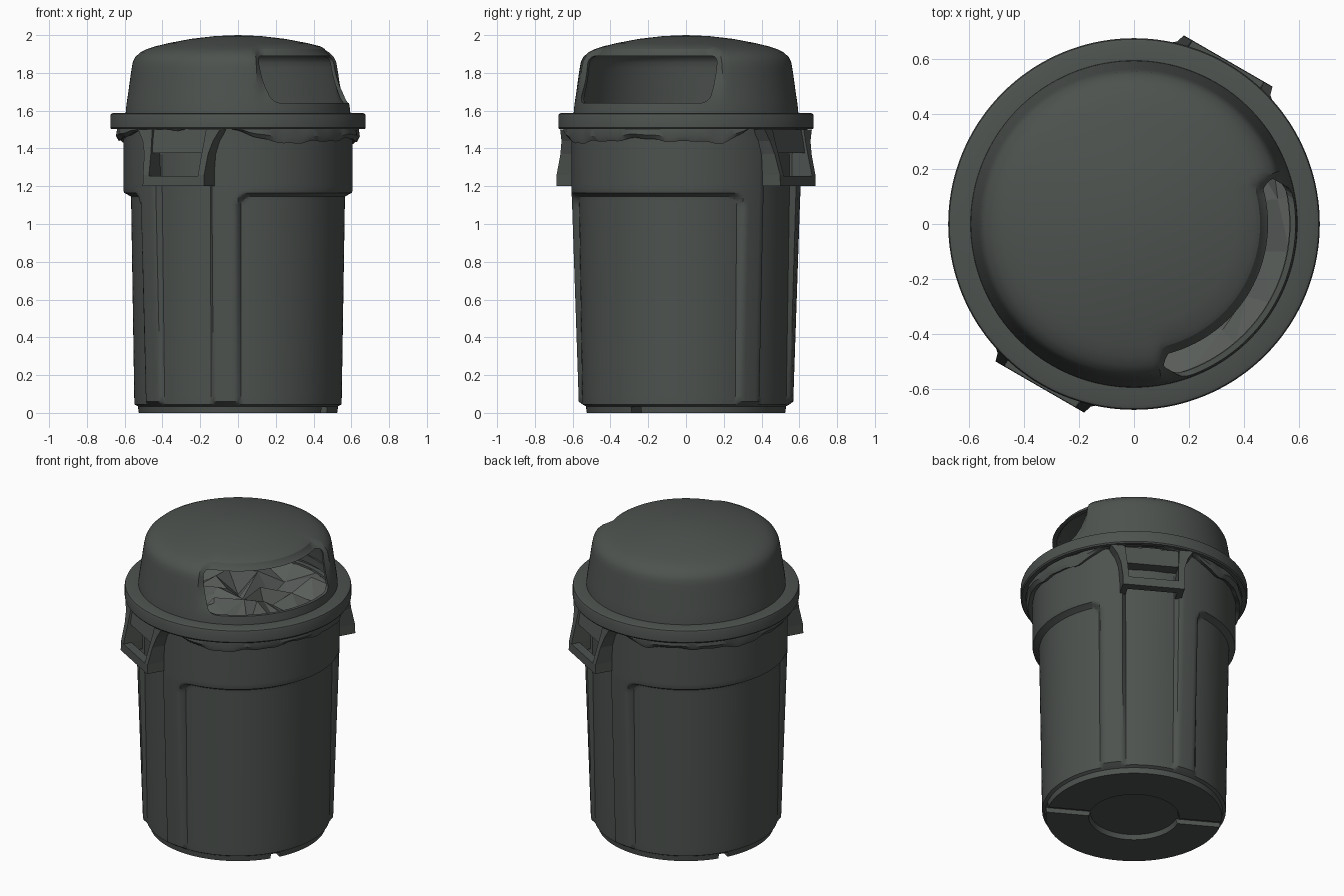
import bpy, bmesh, math, random
from mathutils import Vector

if "Cube" in bpy.data.objects:
    bpy.data.objects.remove(bpy.data.objects["Cube"])

random.seed(4)
TURN = math.radians(-30)      # opening faces local +x, handles sit on local +-y


def material(name, col):
    m = bpy.data.materials.new(name)
    m.diffuse_color = (*col, 1)
    m.use_nodes = True
    m.node_tree.nodes["Principled BSDF"].inputs["Base Color"].default_value = m.diffuse_color
    return m


PLASTIC = material("dark grey plastic", (0.075, 0.085, 0.078))
LINER = material("grey liner", (0.10, 0.11, 0.102))


def finish(name, bm, mat=PLASTIC, angle=35):
    bmesh.ops.remove_doubles(bm, verts=bm.verts, dist=1e-5)
    bmesh.ops.recalc_face_normals(bm, faces=bm.faces)
    me = bpy.data.meshes.new(name)
    bm.to_mesh(me)
    bm.free()
    me.materials.append(mat)
    ob = bpy.data.objects.new(name, me)
    bpy.context.collection.objects.link(ob)
    ob.rotation_euler.z = TURN
    if angle:
        smooth(ob, angle)
    return ob


def smooth(ob, angle):
    bpy.ops.object.select_all(action='DESELECT')
    ob.select_set(True)
    bpy.context.view_layer.objects.active = ob
    bpy.ops.object.shade_smooth_by_angle(angle=math.radians(angle))


def lathe(profile, shape=None, seg=144, closed=False):
    """Revolve (r, z) points; shape(i, r, z, angle) may change each point."""
    bm = bmesh.new()
    rings = []
    for i, (r, z) in enumerate(profile):
        ring = []
        for k in range(seg):
            a = math.tau * k / seg
            rr, zz = shape(i, r, z, a) if shape else (r, z)
            ring.append(bm.verts.new((rr * math.cos(a), rr * math.sin(a), zz)))
        rings.append(ring)
    n = len(rings)
    for i in range(n if closed else n - 1):
        p, q = rings[i], rings[(i + 1) % n]
        for k in range(seg):
            j = (k + 1) % seg
            bm.faces.new((p[k], p[j], q[j], q[k]))
    return bm


def prism(bm, pts_a, pts_b):
    """Solid between two matching outlines."""
    a = [bm.verts.new(p) for p in pts_a]
    b = [bm.verts.new(p) for p in pts_b]
    bm.faces.new(a)
    bm.faces.new(b[::-1])
    for i in range(len(a)):
        j = (i + 1) % len(a)
        bm.faces.new((a[i], b[i], b[j], a[j]))


def step(lo, hi, v):
    t = max(0, min(1, (v - lo) / (hi - lo)))
    return t * t * (3 - 2 * t)


def cut(ob, cutter, angle):
    """Subtract the cutter, bake the modifiers and drop the cutter."""
    cutter.hide_render = True
    mod = ob.modifiers.new("cut", 'BOOLEAN')
    mod.operation, mod.solver, mod.object = 'DIFFERENCE', 'EXACT', cutter
    dg = bpy.context.evaluated_depsgraph_get()
    ob_mesh = bpy.data.meshes.new_from_object(ob.evaluated_get(dg))
    ob.modifiers.clear()
    ob.data = ob_mesh
    bpy.data.objects.remove(cutter)
    smooth(ob, angle)


# can body: ribs beside the handles, recessed panels between them
def handle_offset(a):
    return abs((a % math.pi) - math.pi / 2)


def inside_panel(s, z, half, top, corner=0.07):
    dx, dz = s - half + corner, z - top + corner
    d = math.hypot(max(dx, 0), max(dz, 0)) + min(max(dx, dz), 0) - corner
    return 1 - step(-0.022, 0.004, d)


def body_shape(i, r, z, a):
    if r < 0.55 or z < 0.04 or z > 1.49:
        return r, z
    off = handle_offset(a)
    wide = inside_panel((math.pi / 2 - off) * 0.58, z, math.radians(60.5) * 0.58, 1.165)
    under = inside_panel(off * 0.58, z, math.radians(17) * 0.58, 1.44)
    return r - max(wide, under) * (0.018 + 0.018 * min(z, 1.16)), z


outer = [(0.566 + 0.04 * min(z / 1.18, 1), z) for z in
         (0.06, 0.09, 0.2, 0.45, 0.7, 0.9, 1.03, 1.07, 1.09, 1.105, 1.12, 1.135,
          1.145, 1.155, 1.165, 1.175, 1.2, 1.3, 1.36, 1.38, 1.4, 1.415, 1.43, 1.445, 1.48)]
body_profile = ([(0, 0.03), (0.26, 0.03), (0.27, 0), (0.525, 0), (0.53, 0.035), (0.548, 0.045)]
                + outer + [(0.607, 1.51), (0.57, 1.51), (0.565, 1.25), (0, 1.25)])
body = finish("can_body", lathe(body_profile, body_shape, 216))

# drain grooves across the foot
bm = bmesh.new()
bmesh.ops.create_cube(bm, size=1)
for v in bm.verts:
    v.co = Vector((v.co.x * 1.3, v.co.y * 0.06, v.co.z * 0.06))
cut(body, finish("groove_cutter", bm, angle=0), 35)

# dome of the lid, pressed in around the opening
dome_profile = [(0.597, 1.56), (0.593, 1.61), (0.588, 1.65), (0.582, 1.69), (0.575, 1.74),
                (0.568, 1.79), (0.562, 1.83), (0.556, 1.86), (0.543, 1.885), (0.515, 1.91),
                (0.48, 1.927), (0.44, 1.94), (0.37, 1.957), (0.25, 1.98), (0.12, 1.995), (0, 2)]


def dome_shape(i, r, z, a):
    off = min(a, math.tau - a)
    press = 1 - step(math.radians(45), math.radians(51), off)
    return r - 0.05 * press * step(1.62, 1.88, z) * (1 - step(1.905, 1.945, z)), z


dome = finish("lid_dome", lathe(dome_profile, dome_shape), angle=30)
thick = dome.modifiers.new("thickness", 'SOLIDIFY')
thick.thickness, thick.offset = 0.02, -1

# rounded opening
outline = []
for cy, cz, start in ((0.355, 1.85, 0), (-0.355, 1.85, 90), (-0.355, 1.68, 180), (0.355, 1.68, 270)):
    for k in range(5):
        t = math.radians(start + k * 22.5)
        outline.append((cy + 0.04 * math.cos(t), cz + 0.04 * math.sin(t)))
bm = bmesh.new()
prism(bm, [(0.2, y, z) for y, z in outline], [(0.8, y, z) for y, z in outline])
cut(dome, finish("opening_cutter", bm, angle=0), 30)

# lid rim
finish("lid_rim", lathe([(0.565, 1.588), (0.66, 1.588), (0.672, 1.583), (0.676, 1.572), (0.676, 1.51),
                         (0.67, 1.502), (0.645, 1.502), (0.64, 1.54), (0.565, 1.54)], closed=True))


# liner edge hanging out below the rim, tucked up at the handles
def skirt_shape(i, r, z, a):
    wave = 0.011 * math.sin(5 * a + 1) + 0.007 * math.sin(13 * a) + 0.004 * math.sin(29 * a)
    tuck = 1 - step(math.radians(22), math.radians(45), handle_offset(a))
    drop = 1.52 - z
    return r + (0.5 * wave if i in (1, 2) else 0), z + drop * 0.85 * tuck + (wave * drop * 11)


finish("liner_skirt", lathe([(0.6, 1.52), (0.638, 1.51), (0.645, 1.465), (0.632, 1.44), (0.6, 1.455)],
                            skirt_shape, closed=True))

# crumpled liner and rubbish inside
bm = lathe([(0.575, 1.5), (0.5, 1.44), (0.36, 1.42), (0.18, 1.44), (0, 1.45)], seg=18)
bmesh.ops.remove_doubles(bm, verts=bm.verts, dist=1e-5)
for v in bm.verts:
    if v.co.xy.length < 0.55:
        v.co += Vector((random.uniform(-.03, .03), random.uniform(-.03, .03), random.uniform(-.08, .09)))
bmesh.ops.triangulate(bm, faces=bm.faces)
finish("crumpled_liner", bm, LINER, 0)

# handles: flared side brackets, slanted upper plate and grip bar
for name, sy in (("front_handle", -1), ("back_handle", 1)):
    bm = bmesh.new()
    for sx in (-1, 1):
        # (radius, height, inner edge, outer edge)
        rows = [(0.625, 1.5, 0.165, 0.25), (0.637, 1.44, 0.16, 0.215), (0.655, 1.37, 0.155, 0.195),
                (0.683, 1.26, 0.15, 0.187), (0.685, 1.2, 0.15, 0.187)]
        for (r0, z0, i0, o0), (r1, z1, i1, o1) in zip(rows, rows[1:]):
            top = [(sx * t, sy * r, z0) for t, r in ((i0, 0.56), (o0, 0.56), (o0, r0), (i0, r0))]
            low = [(sx * t, sy * r, z1) for t, r in ((i1, 0.56), (o1, 0.56), (o1, r1), (i1, r1))]
            prism(bm, top, low)
    for section in ([(0.63, 1.2), (0.685, 1.2), (0.683, 1.255), (0.63, 1.255)],
                    [(0.56, 1.375), (0.637, 1.375), (0.612, 1.5), (0.56, 1.5)]):
        prism(bm, [(-0.16, sy * r, z) for r, z in section], [(0.16, sy * r, z) for r, z in section])
    finish(name, bm)
